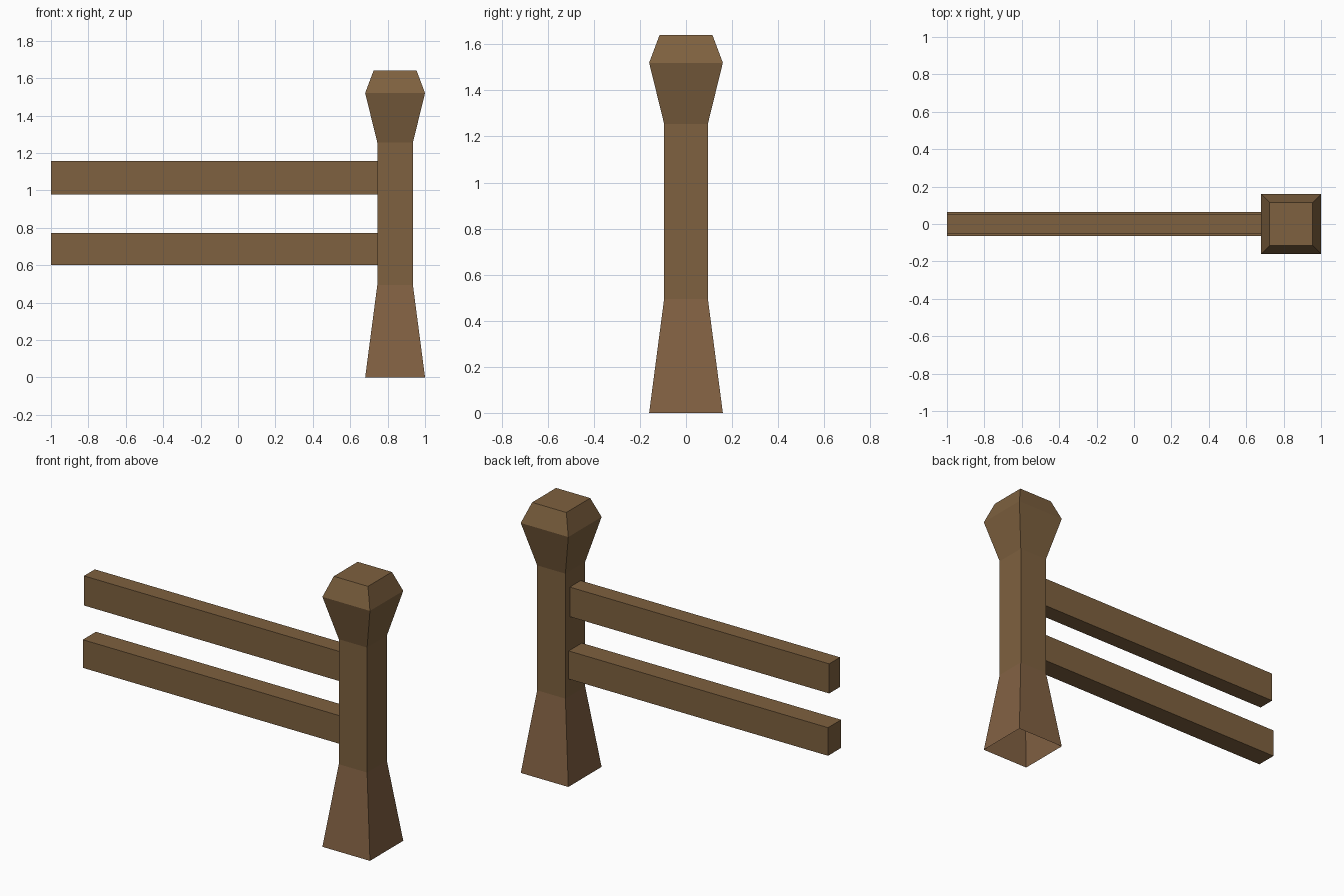
import bpy, bmesh

if "Cube" in bpy.data.objects:
    bpy.data.objects.remove(bpy.data.objects["Cube"])


def material(name, rgb):
    m = bpy.data.materials.new(name)
    m.diffuse_color = (*rgb, 1.0)
    m.use_nodes = True
    m.node_tree.nodes["Principled BSDF"].inputs["Base Color"].default_value = m.diffuse_color
    return m


wood = material("brown wood", (0.209, 0.119, 0.050))
base_wood = material("reddish brown wood", (0.224, 0.120, 0.056))


def finish(name, bm, mats):
    bmesh.ops.recalc_face_normals(bm, faces=bm.faces)
    mesh = bpy.data.meshes.new(name)
    bm.to_mesh(mesh)
    bm.free()
    for m in mats:
        mesh.materials.append(m)
    obj = bpy.data.objects.new(name, mesh)
    bpy.context.collection.objects.link(obj)
    return obj


# Square post: stacked square rings (height, half width), open underneath
POST_X = 0.84
profile = [(0, 0.16), (0.495, 0.095), (1.255, 0.095), (1.52, 0.16), (1.64, 0.115)]
bm = bmesh.new()
rings = [[bm.verts.new((POST_X + sx * h, sy * h, z))
          for sx, sy in ((-1, -1), (1, -1), (1, 1), (-1, 1))] for z, h in profile]
for level, (low, high) in enumerate(zip(rings, rings[1:])):
    for i in range(4):
        j = (i + 1) % 4
        face = bm.faces.new((low[i], low[j], high[j], high[i]))
        face.material_index = 1 if level == 0 else 0  # flared foot
bm.faces.new(rings[-1])
finish("post", bm, [wood, base_wood])


# Horizontal rails running from the left end into the post
def rail(name, z0, z1, half_depth):
    x0, x1 = -1.0, 0.747
    bm = bmesh.new()
    bmesh.ops.create_cube(bm, size=1)
    for v in bm.verts:
        v.co.x = x0 if v.co.x < 0 else x1
        v.co.y = half_depth if v.co.y > 0 else -half_depth
        v.co.z = z0 if v.co.z < 0 else z1
    finish(name, bm, [wood])


rail("upper_rail", 0.977, 1.157, 0.052)
rail("lower_rail", 0.602, 0.773, 0.063)
